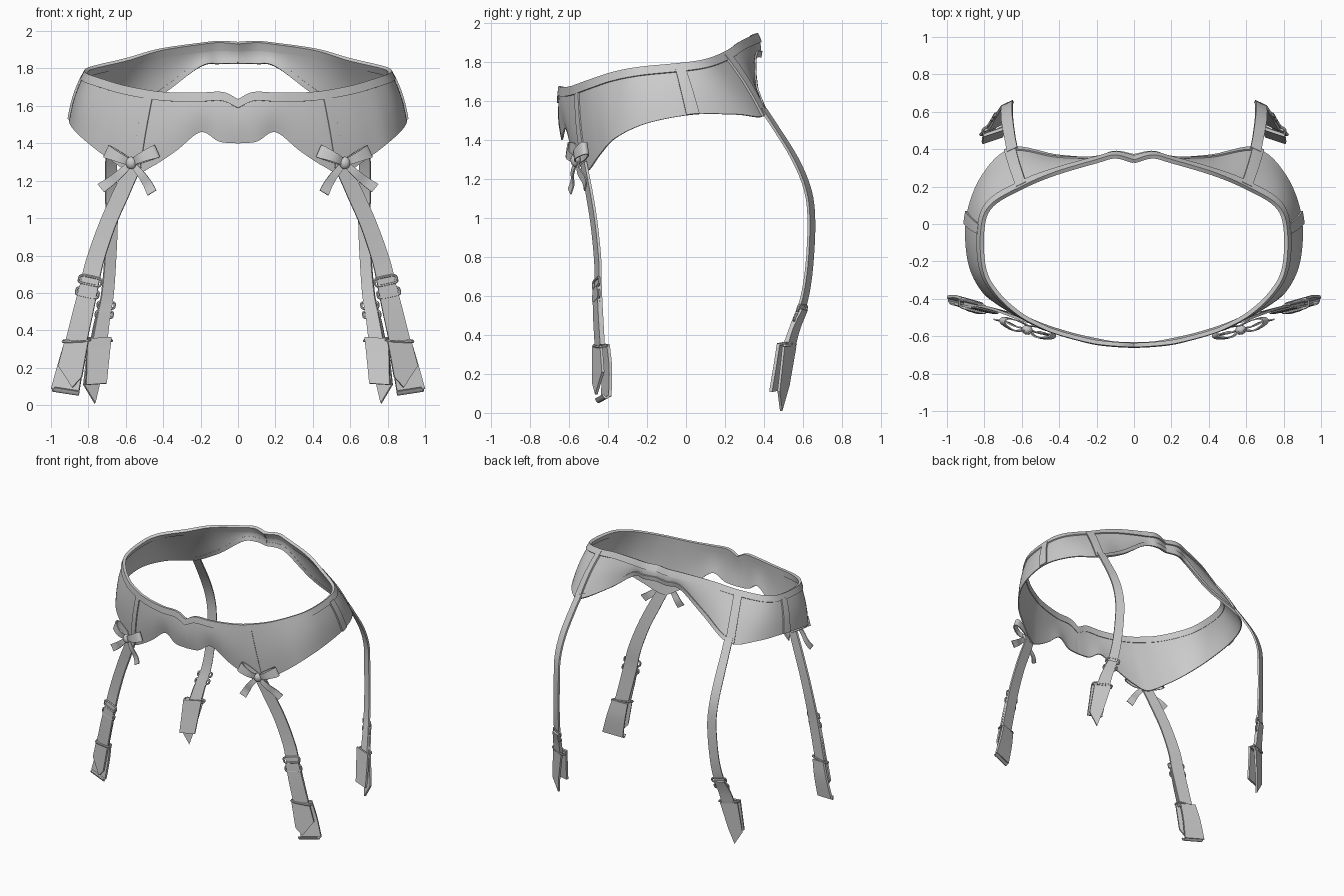
import bpy, math
from mathutils import Vector as V

if "Cube" in bpy.data.objects:
    bpy.data.objects.remove(bpy.data.objects["Cube"])

# Belt stations from front centre round to back centre: top edge, bottom edge
STATIONS = [
    ((0, -.645, 1.63), (0, -.635, 1.40)),
    ((.08, -.642, 1.668), (.10, -.632, 1.41)),
    ((.20, -.63, 1.665), (.20, -.615, 1.46)),
    ((.31, -.605, 1.665), (.33, -.585, 1.36)),
    ((.40, -.58, 1.67), (.46, -.545, 1.275)),
    ((.48, -.55, 1.68), (.56, -.505, 1.24)),
    ((.61, -.48, 1.705), (.70, -.44, 1.325)),
    ((.73, -.37, 1.74), (.81, -.36, 1.41)),
    ((.80, -.24, 1.765), (.885, -.20, 1.485)),
    ((.81, -.03, 1.785), (.893, .04, 1.53)),
    ((.76, .10, 1.805), (.81, .26, 1.53)),
    ((.59, .20, 1.845), (.655, .40, 1.525)),
    ((.42, .27, 1.895), (.41, .36, 1.66)),
    ((.20, .335, 1.928), (.20, .348, 1.81)),
    ((.10, .36, 1.938), (.10, .375, 1.825)),
    ((0, .335, 1.932), (0, .36, 1.825)),
]
TOP = [V(s[0]) for s in STATIONS]
BOT = [V(s[1]) for s in STATIONS]
LAST = len(STATIONS) - 1


def spline(pts, u):
    i = max(0, min(int(u), len(pts) - 2))
    t = u - i
    b, c = pts[i], pts[i + 1]
    a = pts[i - 1] if i > 0 else b * 2 - c
    d = pts[i + 2] if i + 2 < len(pts) else c * 2 - b
    return .5 * (2 * b + (c - a) * t + (2 * a - 5 * b + 4 * c - d) * t * t
                 + (3 * b - a - 3 * c + d) * t ** 3)


def mirrored(ob, thick=0):
    if thick:
        m = ob.modifiers.new("thickness", 'SOLIDIFY')
        m.thickness, m.offset = thick, 0
    m = ob.modifiers.new("mirror", 'MIRROR')
    m.merge_threshold = .002
    return ob


def mesh(name, verts, faces, thick=0):
    me = bpy.data.meshes.new(name)
    me.from_pydata([tuple(v) for v in verts], [], faces)
    ob = bpy.data.objects.new(name, me)
    bpy.context.collection.objects.link(ob)
    return mirrored(ob, thick)


def grid(name, rows, thick):
    n, m = len(rows), len(rows[0])
    faces = [(i * m + j, i * m + j + 1, (i + 1) * m + j + 1, (i + 1) * m + j)
             for i in range(n - 1) for j in range(m - 1)]
    return mesh(name, [p for r in rows for p in r], faces, thick)


def patch(name, u0, u1, span, thick, lift=0, nu=48, nv=6):
    """Piece of the belt surface; span(length) gives its v range."""
    rows = []
    for i in range(nu + 1):
        u = u0 + (u1 - u0) * i / nu
        a, b = spline(TOP, u), spline(BOT, u)
        e = spline(TOP, min(u + .05, LAST)) - spline(TOP, max(u - .05, 0))
        n = (b - a).cross(e).normalized()
        if u in (0, LAST):
            n.x = 0
        v0, v1 = span((b - a).length)
        row = []
        for j in range(nv + 1):
            v = v0 + (v1 - v0) * j / nv
            row.append(a.lerp(b, v) + n * (lift + .012 * math.sin(math.pi * v)))
        rows.append(row)
    return grid(name, rows, thick)


def ribbon(name, pts, side, widths, thick, steps=4):
    pts = [V(p) for p in pts]
    side = V(side).normalized()
    n = (len(pts) - 1) * steps
    rows = []
    for i in range(n + 1):
        u = i / steps
        k = min(int(u), len(pts) - 2)
        w = widths[k] + (widths[k + 1] - widths[k]) * (u - k)
        p = spline(pts, u)
        rows.append([p - side * w / 2, p + side * w / 2])
    return grid(name, rows, thick)


def wire_loop(name, centre, side, up, w, h, r=.007):
    """Rounded wire ring lying in the side/up plane."""
    cu = bpy.data.curves.new(name, 'CURVE')
    cu.dimensions, cu.bevel_depth, cu.bevel_resolution = '3D', r, 1
    sp = cu.splines.new('POLY')
    sp.points.add(19)
    sp.use_cyclic_u = True
    side, up = V(side).normalized(), V(up).normalized()
    for i, pt in enumerate(sp.points):
        t = 2 * math.pi * i / 20
        sq = lambda f: math.copysign(abs(f) ** .5, f)
        pt.co = (*(V(centre) + side * sq(math.cos(t)) * w / 2
                   + up * sq(math.sin(t)) * h / 2), 1)
    ob = bpy.data.objects.new(name, cu)
    bpy.context.collection.objects.link(ob)
    mirrored(ob)


def plate(name, pts, thick=.014):
    mesh(name, pts, [tuple(range(len(pts)))], thick)


# Belt panels and trims
patch("belt_panel", 0, LAST, lambda l: (0, 1), .008, nu=120)
patch("waistband", 0, LAST, lambda l: (-.005 / l, .042 / l), .022, .002, 90, 2)
patch("front_seam", 4.65, 5.1, lambda l: (.04 / l, 1), .012, .005, 3)
patch("side_band", 8.84, 9.12, lambda l: (.03 / l, 1), .018, .006, 3)
patch("back_panel_strap", 10.82, 11.12, lambda l: (.01 / l, 1), .018, .007, 3)
patch("back_lower_trim", 11, LAST, lambda l: (1 - .03 / l, 1.01), .018, .003, 30, 2)

# Front suspender strap with adjusters
FS = V((.95, .24, .2))
FU = V((-.22, .01, .97))
ribbon("front_strap", [(.555, -.525, 1.28), (.63, -.495, 1.12), (.70, -.47, .96),
                       (.765, -.452, .77), (.80, -.45, .62), (.865, -.435, .34)],
       FS, [.08, .09, .09, .095, .1, .1], .014)
ribbon("front_strap_doubled_end", [(.795, -.462, .64), (.83, -.457, .49), (.865, -.448, .34)],
       FS, [.1, .11, .115], .012)
for z, x in ((.665, .79), (.60, .805)):
    wire_loop("front_slider", (x, -.46, z), FS, FU, .125, .045)
wire_loop("front_clip_ring", (.863, -.44, .345), FS + V((0, 0, -.25)), (0, 1, .2), .15, .045)

# Front stocking clip: backing tab and slanted fabric end
ribbon("front_clip_tab", [(.865, -.415, .345), (.893, -.405, .22), (.925, -.41, .075)],
       (.96, .27, .15), [.12, .138, .155], .016)
plate("front_clip_flap", [(.80, -.475, .34), (.925, -.435, .345), (.96, -.425, .21),
                          (.885, -.46, .095), (.835, -.475, .15)])
ribbon("front_clip_fold", [(.925, -.41, .08), (.922, -.43, .066), (.915, -.445, .085)],
       (.96, .27, .15), [.15, .15, .14], .01)

# Back suspender strap with adjusters
BS = V((.9, -.42, .05))
ribbon("back_strap", [(.65, .395, 1.56), (.662, .455, 1.47), (.678, .56, 1.30),
                      (.68, .625, 1.14), (.675, .643, .98), (.685, .632, .75),
                      (.70, .605, .58), (.72, .565, .47), (.74, .52, .34)],
       BS, [.06, .06, .065, .065, .065, .065, .07, .075, .085], .014)
ribbon("back_strap_doubled_end", [(.712, .605, .53), (.73, .565, .44), (.745, .535, .34)],
       BS, [.07, .085, .095], .012)
for z, x, y in ((.535, .705, .595), (.485, .715, .578)):
    wire_loop("back_slider", (x, y, z), BS, (-.1, .3, .95), .1, .038)
wire_loop("back_clip_ring", (.742, .52, .35), BS, (.3, .8, .2), .145, .04)

# Back stocking clip: square tab on the leg side, pointed fabric end outside
ribbon("back_clip_tab", [(.742, .495, .36), (.75, .475, .24), (.758, .452, .112)],
       (.9, -.3, -.06), [.135, .125, .115], .016)
plate("back_clip_flap", [(.69, .56, .34), (.80, .50, .34), (.825, .475, .11),
                         (.765, .488, .01), (.735, .525, .14)])

# Bow on each front strap
C = V((.565, -.545, 1.295))
A, N = V((.96, .28, 0)), V((.28, -.96, 0))
Z = V((0, 0, 1))


def at(a, n, z):
    return C + A * a + N * n + Z * z


for s in (-1, 1):
    ribbon("bow_loop", [at(0, .02, 0), at(s * .06, .045, .028), at(s * .125, .03, .056),
                        at(s * .14, .01, .062), at(s * .12, -.008, .054), at(s * .05, -.01, .022),
                        at(0, 0, 0)],
           A * (-s * .42) + Z * .9, [.035, .05, .07, .07, .065, .045, .03], .007)
    ribbon("bow_tail", [at(0, .015, 0), at(s * .06, .022, -.055), at(s * .12, .012, -.10),
                        at(s * .17, .018, -.135)] if s > 0 else
           [at(0, .015, 0), at(-.055, .022, -.06), at(-.09, .012, -.115), at(-.115, .02, -.16)],
           A * (s * .65) + Z * .76 if s > 0 else A * .85 - Z * .5,
           [.03, .042, .05, .056], .007)
bpy.ops.mesh.primitive_uv_sphere_add(segments=14, ring_count=8, radius=1)
knot = bpy.context.object
knot.name = "bow_knot"
for v in knot.data.vertices:
    v.co = at(v.co.x * .03, .022 + v.co.y * .026, v.co.z * .034)
mirrored(knot)

# Apply modifiers and smooth the soft surfaces
for ob in bpy.context.scene.objects:
    ob.select_set(True)
bpy.context.view_layer.objects.active = knot
bpy.ops.object.convert(target='MESH')
bpy.ops.object.shade_smooth_by_angle(angle=math.radians(35))
